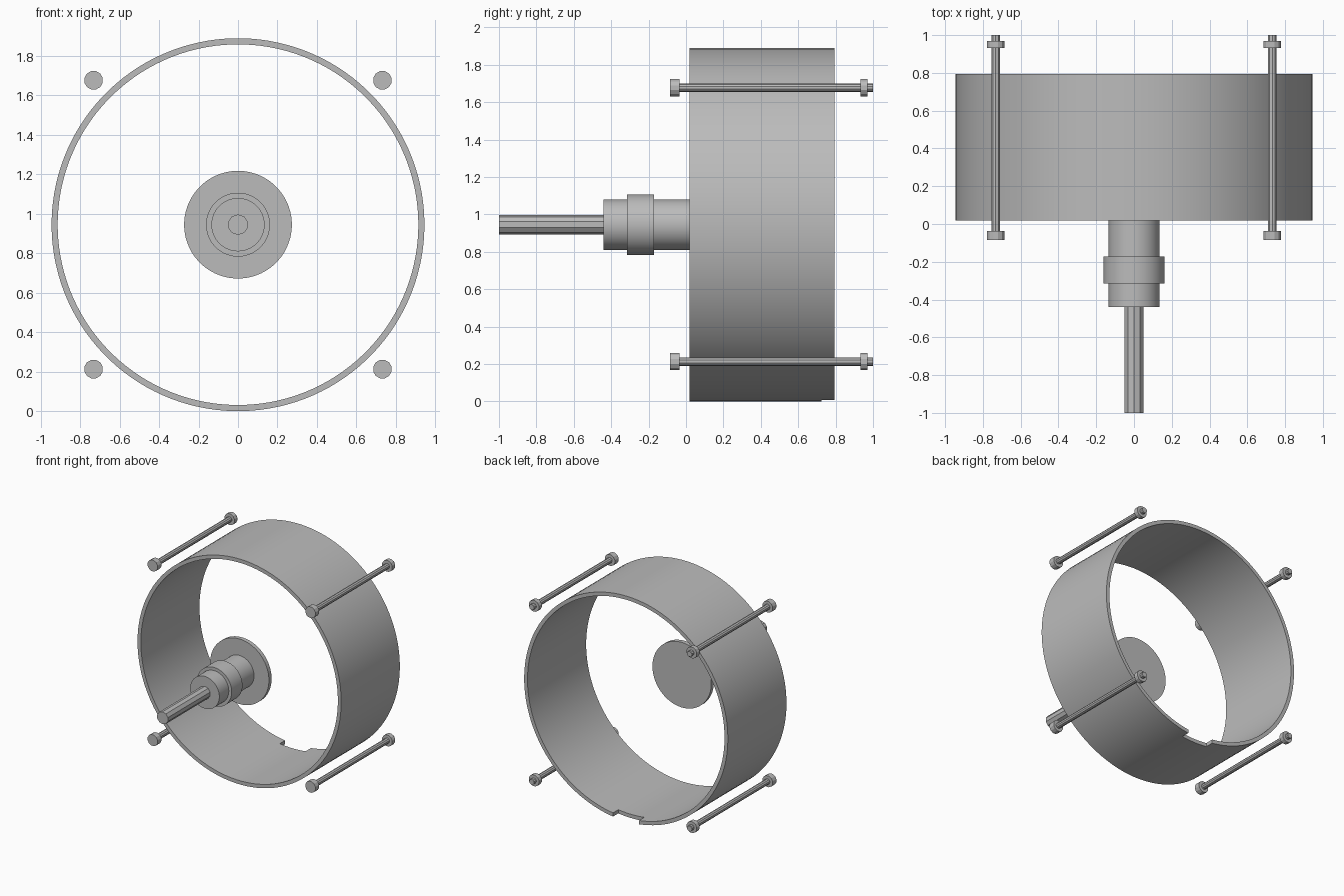
import bpy
import math

cube = bpy.data.objects.get("Cube")
if cube:
    bpy.data.objects.remove(cube, do_unlink=True)

grey = bpy.data.materials.new("plain_grey")
grey.use_nodes = True
grey.diffuse_color = (0.5, 0.5, 0.5, 1)
grey.node_tree.nodes["Principled BSDF"].inputs["Base Color"].default_value = (0.5, 0.5, 0.5, 1)

CENTRE_Z = 0.945
BOLT_OFFSET = 0.732


def lathe(name, profile, sides, x=0.0, z=CENTRE_Z, closed=False, smooth=True):
    """Turn (radius, y) points around an axis parallel to y."""
    verts, faces = [], []
    for r, y in profile:
        for i in range(sides):
            a = 2 * math.pi * (i + 0.5) / sides
            verts.append((r * math.cos(a), y, r * math.sin(a)))
    n = len(profile)
    for k in range(n if closed else n - 1):
        a, b = k * sides, (k + 1) % n * sides
        for i in range(sides):
            j = (i + 1) % sides
            faces.append((a + i, a + j, b + j, b + i))
    if not closed:
        faces.append(tuple(reversed(range(sides))))
        faces.append(tuple(range((n - 1) * sides, n * sides)))
    mesh = bpy.data.meshes.new(name)
    mesh.from_pydata(verts, [], faces)
    mesh.materials.append(grey)
    obj = bpy.data.objects.new(name, mesh)
    obj.location = (x, 0, z)
    bpy.context.collection.objects.link(obj)
    activate(obj)
    # Consistent outward normals
    bpy.ops.object.mode_set(mode='EDIT')
    bpy.ops.mesh.select_all(action='SELECT')
    bpy.ops.mesh.normals_make_consistent(inside=False)
    bpy.ops.object.mode_set(mode='OBJECT')
    if smooth:
        bpy.ops.object.shade_smooth_by_angle(angle=math.radians(30))
    return obj


def activate(obj):
    bpy.ops.object.select_all(action='DESELECT')
    obj.select_set(True)
    bpy.context.view_layer.objects.active = obj


# Drum ring with a shallow notch at the bottom of its back rim
ring = lathe("drum_ring", [(0.945, 0.018), (0.945, 0.795), (0.914, 0.795), (0.914, 0.018)],
             128, closed=True)
bpy.ops.mesh.primitive_cube_add(size=1, location=(0, 0.825, 0))
cutter = bpy.context.object
cutter.name = "notch_cutter"
cutter.scale = (0.24, 0.2, 0.3)
cutter.hide_render = True
activate(ring)
notch = ring.modifiers.new("notch", 'BOOLEAN')
notch.operation = 'DIFFERENCE'
notch.solver = 'EXACT'
notch.object = cutter
bpy.ops.object.modifier_apply(modifier=notch.name)
bpy.data.objects.remove(cutter, do_unlink=True)
bpy.ops.object.shade_smooth_by_angle(angle=math.radians(30))

# Hub: stepped sleeve with a collar and a flange
lathe("hub", [(0.135, -0.44), (0.135, -0.315), (0.162, -0.315), (0.162, -0.172),
              (0.135, -0.172), (0.135, 0.02), (0.273, 0.02), (0.273, 0.055)], 64)

# Faceted drive shaft
lathe("drive_shaft", [(0.052, -1.0), (0.052, -0.43)], 10, smooth=False)

# Four tie bolts with heads and nuts
for side, x in (("right", -BOLT_OFFSET), ("left", BOLT_OFFSET)):
    for level, dz in (("lower", -BOLT_OFFSET), ("upper", BOLT_OFFSET)):
        spot = {"x": x, "z": CENTRE_Z + dz, "smooth": False}
        tag = f"{level}_{side}"
        lathe(f"{tag}_bolt_rod", [(0.023, -0.05), (0.023, 1.0)], 10, **spot)
        lathe(f"{tag}_bolt_head", [(0.048, -0.086), (0.048, -0.036)], 12, **spot)
        lathe(f"{tag}_bolt_nut", [(0.048, 0.932), (0.048, 0.97)], 12, **spot)
